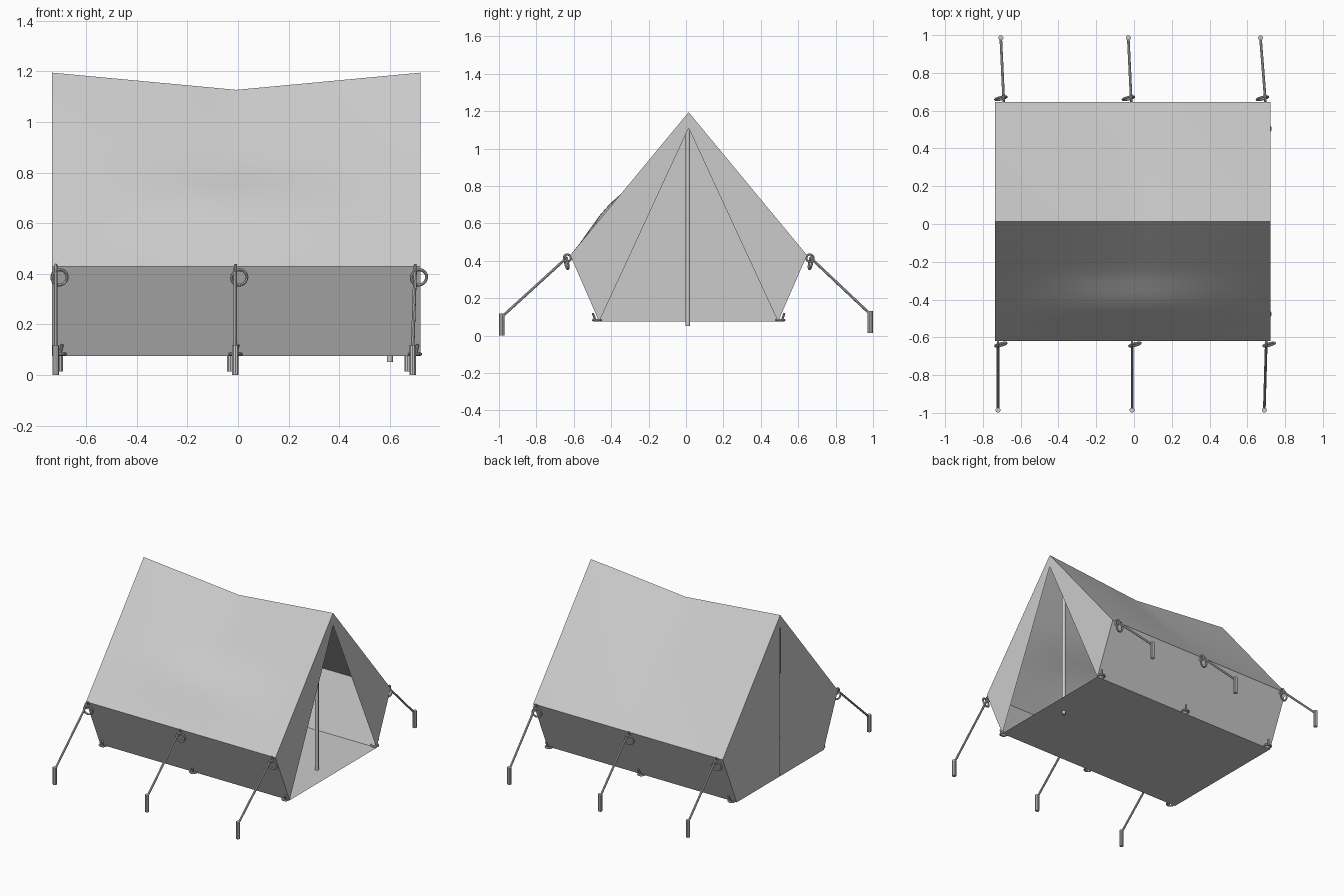
import bpy, bmesh, math
from mathutils import Vector

if "Cube" in bpy.data.objects:
    bpy.data.objects.remove(bpy.data.objects["Cube"])

X0, X1 = -0.735, 0.722          # tent ends
YC = 0.014                      # ridge line
EAVE_Y, EAVE_Z = 0.633, 0.43
BASE_Y, BASE_Z = 0.478, 0.075
RIDGE_Z, SAG, DOOR_Z = 1.195, 0.068, 1.11


def mesh_object(name, verts, faces, smooth=False):
    me = bpy.data.meshes.new(name)
    me.from_pydata(verts, [], faces)
    me.update()
    ob = bpy.data.objects.new(name, me)
    bpy.context.collection.objects.link(ob)
    for p in me.polygons:
        p.use_smooth = smooth
    return ob


def rod(name, a, b, r, sides=10):
    a, b = Vector(a), Vector(b)
    bpy.ops.mesh.primitive_cylinder_add(vertices=sides, radius=r, depth=(b - a).length,
                                        location=(a + b) / 2)
    ob = bpy.context.object
    ob.rotation_euler = (b - a).to_track_quat('Z', 'Y').to_euler()
    ob.name = name
    bpy.ops.object.shade_smooth_by_angle()
    return ob


def ring(name, loc, r, thick, rot):
    bpy.ops.mesh.primitive_torus_add(major_radius=r, minor_radius=thick, major_segments=20,
                                     minor_segments=8, location=loc, rotation=rot)
    ob = bpy.context.object
    ob.name = name
    bpy.ops.object.shade_smooth_by_angle()
    return ob


# Roof slopes: sagging ridge, slight billow in the front cloth
def roof(name, s):
    nx, ny = 16, 12
    verts, faces = [], []
    for i in range(nx + 1):
        u = i / nx
        for j in range(ny + 1):
            t = j / ny
            z = EAVE_Z + (RIDGE_Z - EAVE_Z) * t - SAG * t * (1 - abs(2 * u - 1))
            if s < 0 and t < 0.6:
                z += 0.042 * math.sin(math.pi * u) ** 2 * math.sin(math.pi * t / 0.6) ** 2
            verts.append((X0 + (X1 - X0) * u, YC + s * EAVE_Y * (1 - t), z))
    for i in range(nx):
        for j in range(ny):
            a = i * (ny + 1) + j
            f = (a, a + ny + 1, a + ny + 2, a + 1)
            faces.append(f if s < 0 else f[::-1])
    mesh_object(name, verts, faces, True)


for side, s in (("front", -1), ("back", 1)):
    roof(side + "_roof", s)
    # Low side wall leaning inward to the floor
    mesh_object(side + "_wall",
                [(X0, YC + s * BASE_Y, BASE_Z), (X1, YC + s * BASE_Y, BASE_Z),
                 (X1, YC + s * EAVE_Y, EAVE_Z), (X0, YC + s * EAVE_Y, EAVE_Z)],
                [(0, 1, 2, 3) if s < 0 else (3, 2, 1, 0)])
    # End panels beside the doorways
    for end, x, d in (("open_end", X1, 1), ("closed_end", X0, -1)):
        f = (0, 1, 2, 3)
        mesh_object(f"{side}_{end}_panel",
                    [(x, YC, RIDGE_Z), (x, YC + s * EAVE_Y, EAVE_Z),
                     (x, YC + s * BASE_Y, BASE_Z), (x, YC, DOOR_Z)],
                    [f if s * d < 0 else f[::-1]])
    # Closed door flaps with a narrow slit between them
    f = (0, 1, 2, 3)
    mesh_object(side + "_door_flap",
                [(X0, YC + s * 0.001, DOOR_Z), (X0, YC + s * BASE_Y, BASE_Z),
                 (X0, YC + s * 0.005, BASE_Z), (X0, YC + s * 0.005, DOOR_Z - 0.01)],
                [f if s > 0 else f[::-1]])

# Floor
mesh_object("floor", [(X0, YC - BASE_Y, BASE_Z), (X0, YC + BASE_Y, BASE_Z),
                      (X1, YC + BASE_Y, BASE_Z), (X1, YC - BASE_Y, BASE_Z)], [(0, 1, 2, 3)])

# Pole at the open end
rod("pole", (0.6, 0.01, 0.052), (0.6, 0.01, 1.13), 0.012, 14)

# Guy lines, stakes, eave rings and floor tabs
for side, s in (("front", -1), ("back", 1)):
    for k, (x, sx) in enumerate(((-0.72, -0.72), (-0.01, -0.01), (0.7, 0.69))):
        if s > 0:
            x, sx = (x + 0.03, sx + 0.015) if k == 0 else (x - 0.005, sx - 0.02)
        zoff = 0.0 if s < 0 else 0.015
        ye = YC + s * (EAVE_Y + 0.015)
        tag = f"{side}_{k}"
        rod("guy_line_" + tag, (x, ye, 0.42), (sx, s * 0.98, 0.105 + zoff), 0.007, 8)
        rod("stake_" + tag, (sx, s * 0.985, zoff), (sx, s * 0.985, 0.118 + zoff), 0.0135, 10)
        rx = x + (0.015 if s < 0 else -0.015)
        ring("eave_loop_" + tag, (x, ye, 0.415), 0.019, 0.006, (0, math.pi / 2, 0))
        ring("eave_ring_" + tag, (rx, ye + s * 0.004, 0.386), 0.031, 0.006,
             (math.pi / 2 - s * 0.2, 0, 0.25))
        # Small tab ring and peg at the floor edge
        bx = (-0.705, -0.01, 0.7)[k]
        yb = YC + s * (BASE_Y + 0.012)
        o = ring("floor_ring_" + tag, (bx, yb, 0.083), 0.022, 0.006, (0, 0, 0))
        rod("floor_peg_" + tag, (bx, yb + s * 0.008, 0.08), (bx + 0.01, yb + s * 0.022, 0.12), 0.006, 8)
